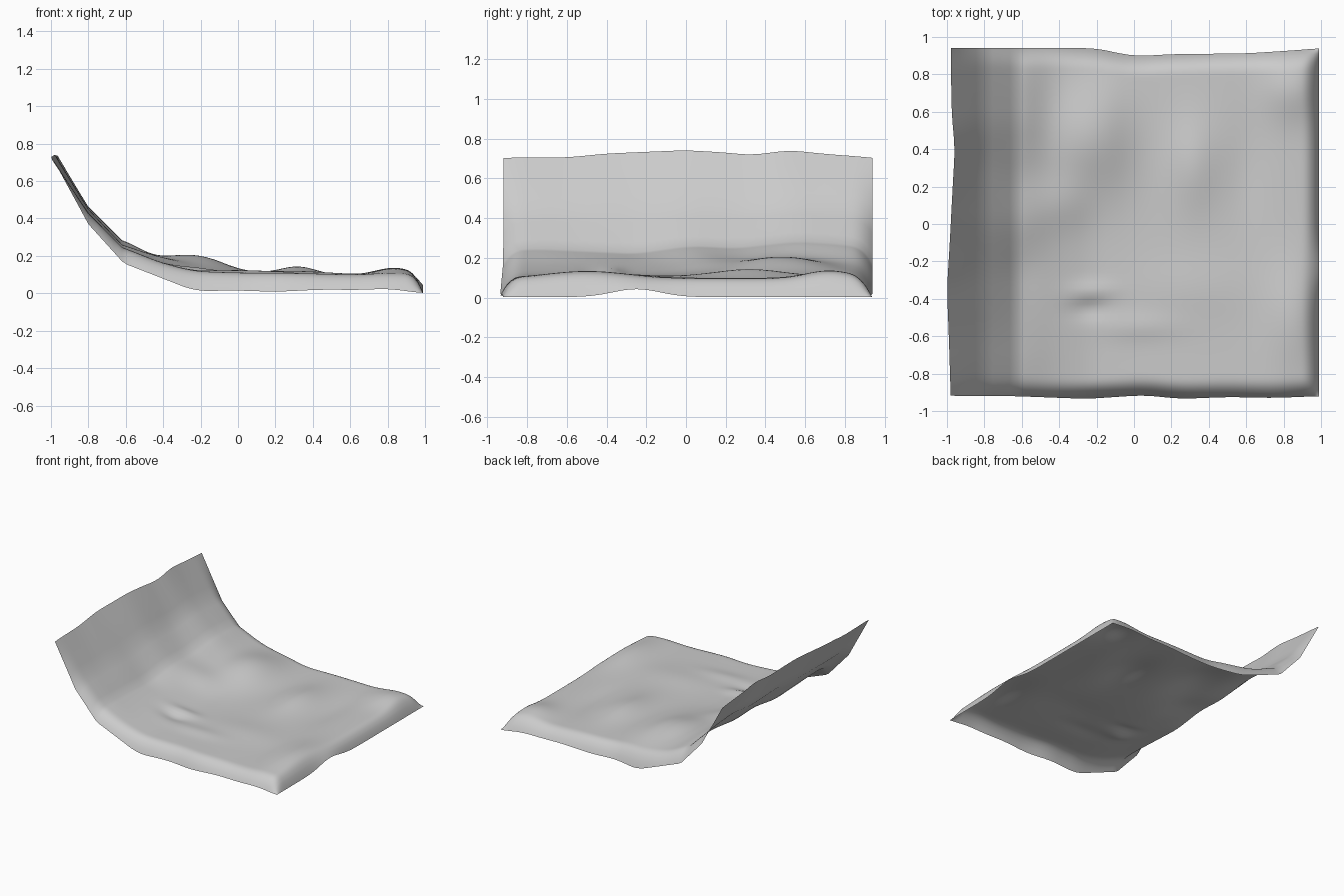
import bpy, bmesh
from math import exp

if "Cube" in bpy.data.objects:
    bpy.data.objects.remove(bpy.data.objects["Cube"])


def lerp(points, x):
    """Piecewise-linear lookup in a short profile."""
    if x <= points[0][0]:
        return points[0][1]
    for (x0, a), (x1, b) in zip(points, points[1:]):
        if x <= x1:
            return a + (b - a) * (x - x0) / (x1 - x0)
    return points[-1][1]


def soft(points, x, r=0.06):
    """Profile lookup with softened corners."""
    return sum(lerp(points, x + k * r) for k in (-1, -.5, 0, .5, 1)) / 5


def rounded(d, width):
    """0 at the hem, rising steeply and levelling off at the given width."""
    t = max(0.0, min(1.0, d / width))
    return 1 - (1 - t) ** 3


# Profiles along the length: middle of the sheet and hanging side hem
middle = [(-.98, .705), (-.8, .425), (-.62, .24), (-.4, .16), (-.23, .118),
          (0, .11), (.3, .108), (.6, .10), (.8, .10), (.93, .095), (1, .09)]
hem = [(-.98, .702), (-.8, .37), (-.61, .16), (-.23, .012), (0, .015), (.2, .008),
       (.45, .02), (.65, .018), (.8, .025), (.99, 0)]
# Outlines seen from above, and the waves across the raised end
front_line = [(-1, -.918), (-.65, -.92), (-.25, -.935), (.05, -.915), (.25, -.935),
              (.5, -.925), (.75, -.93), (1, -.92)]
back_line = [(-1, .94), (-.2, .94), (-.08, .912), (.02, .897), (.2, .908),
             (.6, .912), (.85, .928), (1, .94)]
left_line = [(-.92, -.98), (-.6, -.99), (-.35, -1), (-.1, -.985), (.15, -.972),
             (.4, -.958), (.6, -.975), (.94, -.98)]
top_wave = [(-.92, 0), (-.6, 0), (-.4, .02), (0, .037), (.2, .025), (.33, .012),
            (.52, .037), (.7, .018), (.94, 0)]
fold_wave = [(-.92, 0), (-.75, .008), (-.25, -.015), (0, .02), (.25, .01),
             (.55, .045), (.75, .035), (.94, .01)]

# Soft rumples: x, y, radius x, radius y, height
rumples = [(-.22, .48, .2, .3, .082), (.32, .32, .13, .24, .036),
           (.84, -.5, .13, .28, .035), (.84, .72, .14, .16, .038),
           (-.4, .1, .16, .14, .02), (.3, -.35, .3, .16, .012),
           (-.22, -.36, .12, .05, .018), (-.25, -.46, .1, .05, -.014),
           (.6, .3, .1, .3, -.012), (.02, -.55, .22, .07, .012)]


def height(x, y, d_side):
    raised = max(0.0, min(1.0, (-.62 - x) / .36))
    wave = soft(top_wave, y) * raised
    wave += soft(fold_wave, y) * (1 - raised) * exp(-(max(0, x + .62) / .14) ** 2)
    look = lerp if x < -.5 else soft
    low = look(hem, x) + soft(top_wave, y) * raised
    end = max(0.0, min(1.0, (x - .8) / .19))
    low += .04 * exp(-((y + .25) / .17) ** 2) * end
    high = look(middle, x) + wave
    high += sum(h * exp(-((x - cx) / rx) ** 2 - ((y - cy) / ry) ** 2)
                for cx, cy, rx, ry, h in rumples)
    return low + (high - low) * rounded(d_side, .13) * rounded(.99 - x, .11)


# Station lists, denser at the hems and on the crease lines
def spread(a, b, n):
    return [a + (b - a) * i / n for i in range(n)]


xs = (spread(-.98, -.8, 4) + spread(-.8, -.62, 4) + spread(-.62, .86, 50)
      + spread(.86, .96, 8) + spread(.96, .99, 6) + [.99])
vs = (spread(0, .015, 5) + spread(.015, .07, 9) + spread(.07, .93, 56)
      + spread(.93, .985, 9) + spread(.985, 1, 5) + [1])

# Draped sheet
bm = bmesh.new()
grid = []
for x in xs:
    row = []
    y0, y1 = soft(front_line, x), soft(back_line, x)
    for v in vs:
        y = y0 + (y1 - y0) * v
        z = height(x, y, min(y - y0, y1 - y))
        shift = max(0, (-.8 - x) / .18) * (soft(left_line, y) + .98)
        row.append(bm.verts.new((x + shift, y, max(0, z))))
    grid.append(row)
for a, b in zip(grid, grid[1:]):
    for j in range(len(vs) - 1):
        bm.faces.new((a[j], b[j], b[j + 1], a[j + 1]))
mesh = bpy.data.meshes.new("draped_sheet")
bm.to_mesh(mesh)
bm.free()
mesh.shade_smooth()
sheet = bpy.data.objects.new("draped_sheet", mesh)
bpy.context.collection.objects.link(sheet)
